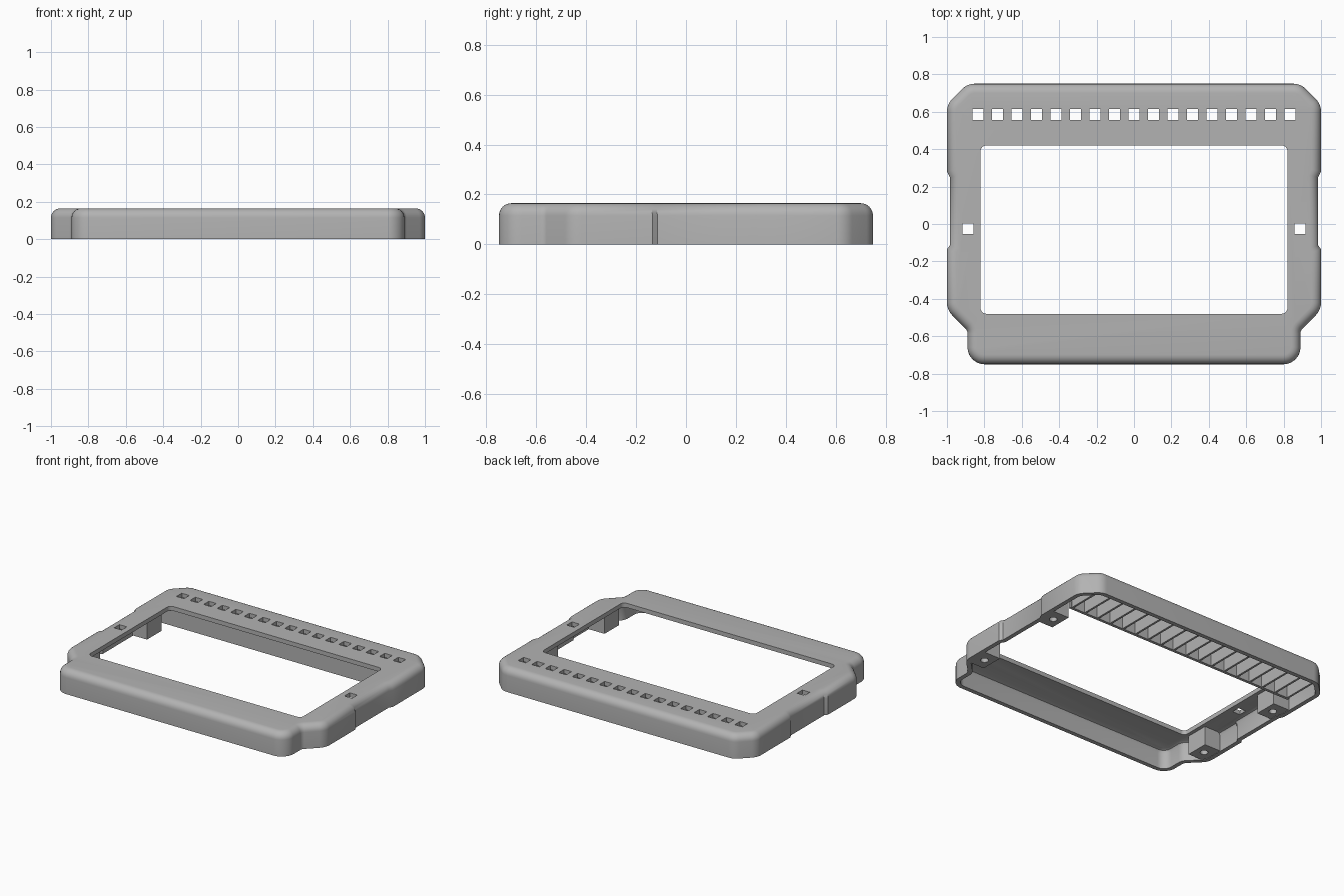
import bpy, bmesh, math
from mathutils import Vector

cube = bpy.data.objects.get("Cube")
if cube:
    bpy.data.objects.remove(cube)

HEIGHT, WALL, FILLET = 0.165, 0.03, 0.05
PITCH, SLOT_Y = 0.1043, 0.585

grey = bpy.data.materials.new("plain_grey")
grey.use_nodes = True
grey.diffuse_color = (0.45, 0.45, 0.45, 1)
grey.node_tree.nodes["Principled BSDF"].inputs["Base Color"].default_value = grey.diffuse_color


def make_object(name, bm):
    bmesh.ops.recalc_face_normals(bm, faces=bm.faces)
    mesh = bpy.data.meshes.new(name)
    bm.to_mesh(mesh)
    bm.free()
    mesh.materials.append(grey)
    obj = bpy.data.objects.new(name, mesh)
    bpy.context.collection.objects.link(obj)
    return obj


def rounded(corners, steps=6):
    """Polygon of (x, y, radius) corners with rounded tips."""
    pts = []
    for i, (x, y, r) in enumerate(corners):
        p = Vector((x, y))
        if r == 0:
            pts.append(p)
            continue
        a = (Vector(corners[i - 1][:2]) - p).normalized()
        b = (Vector(corners[(i + 1) % len(corners)][:2]) - p).normalized()
        half = a.angle(b) / 2
        centre = p + (a + b).normalized() * r / math.sin(half)
        start = p + a * r / math.tan(half) - centre
        end = p + b * r / math.tan(half) - centre
        for k in range(steps + 1):
            t = k / steps
            pts.append(centre + (start * (1 - t) + end * t).normalized() * r)
    return pts


def inset(pts, d):
    """Move a counter-clockwise outline inward by d with mitred corners."""
    out = []
    for i, p in enumerate(pts):
        e1 = (p - pts[i - 1]).normalized()
        e2 = (pts[(i + 1) % len(pts)] - p).normalized()
        n1, n2 = Vector((-e1.y, e1.x)), Vector((-e2.y, e2.x))
        out.append(p + (n1 + n2) * d / (1 + n1.dot(n2)))
    return out


def loft(name, outline, profile, closed=False):
    """Stack inset copies of an outline; the profile lists (inset, z)."""
    bm = bmesh.new()
    rings = [[bm.verts.new((p.x, p.y, z)) for p in inset(outline, d)] for d, z in profile]
    n = len(outline)
    for a, b in zip(rings, rings[1:]):
        for i in range(n):
            j = (i + 1) % n
            bm.faces.new((a[i], a[j], b[j], b[i]))
    bm.faces.new(rings[-1])
    bm.faces.new(rings[0])
    return make_object(name, bm)


def add_box(bm, x0, x1, y0, y1, z0, z1):
    res = bmesh.ops.create_cube(bm, size=1)
    for v in res["verts"]:
        v.co = ((x0 + x1) / 2 + v.co.x * (x1 - x0),
                (y0 + y1) / 2 + v.co.y * (y1 - y0),
                (z0 + z1) / 2 + v.co.z * (z1 - z0))


def cut(obj, cutter):
    mod = obj.modifiers.new("cut", "BOOLEAN")
    mod.operation, mod.solver, mod.object = "DIFFERENCE", "EXACT", cutter
    bpy.context.view_layer.objects.active = obj
    bpy.ops.object.modifier_apply(modifier=mod.name)
    bpy.data.objects.remove(cutter)


# Outer outline: right half, mirrored to the left
half = [(0.89, -0.75, 0.09), (0.89, -0.57, 0.04), (1, -0.46, 0.1),
        (1, -0.135, 0), (0.985, -0.115, 0), (0.985, 0.25, 0), (1, 0.28, 0),
        (1, 0.64, 0.09), (0.89, 0.75, 0.09)]
outline = rounded(half + [(-x, y, r) for x, y, r in reversed(half)])

# Hollow frame: rounded outside, up over the lid, then down the inside
arc = [k * math.pi / 12 for k in range(7)]
profile = [(WALL, 0), (0, 0)]
profile += [(FILLET * (1 - math.cos(a)), HEIGHT - FILLET * (1 - math.sin(a))) for a in arc]
frame = loft("frame", outline, profile)
hollow = loft("hollow_cutter", outline, [(WALL, -0.05), (WALL, 0.11), (0.038, 0.128), (0.055, 0.135)])
cut(frame, hollow)

# Screen opening
window = rounded([(-0.82, -0.48, 0.03), (0.82, -0.48, 0.03), (0.82, 0.42, 0.03), (-0.82, 0.42, 0.03)])
cut(frame, loft("window_cutter", window, [(0, 0.05), (0, 0.3)]))

# Row of square slots and one on each side
bm = bmesh.new()
places = [((i - 8) * PITCH, SLOT_Y) for i in range(17)] + [(-0.888, -0.025), (0.888, -0.025)]
for x, y in places:
    add_box(bm, x - 0.029, x + 0.029, y - 0.029, y + 0.029, 0.05, 0.3)
cut(frame, make_object("slot_cutter", bm))

# Dividers between the slots and the wall that closes them
bm = bmesh.new()
add_box(bm, -0.9, 0.9, 0.435, 0.455, 0.02, 0.14)
for i in range(18):
    x = (i - 8.5) * PITCH
    back = 0.705 if i in (0, 17) else 0.73
    add_box(bm, x - 0.007, x + 0.007, 0.45, back, 0.02, 0.14)
make_object("slot_dividers", bm)

# Screw bosses inside both side walls
for side, sign in (("left", 1), ("right", -1)):
    for end, y in (("front", -0.39), ("back", 0.285)):
        bm = bmesh.new()
        xs = sorted((sign * 0.845, sign * 0.972))
        add_box(bm, xs[0], xs[1], y - 0.08, y + 0.08, 0.003, 0.14)
        boss = make_object(f"{side}_{end}_boss", bm)
        hole = rounded([(sign * 0.905 + a * 0.025, y + b * 0.025, 0.0249)
                        for a, b in ((-1, -1), (1, -1), (1, 1), (-1, 1))])
        cut(boss, loft("hole_cutter", hole, [(0, -0.05), (0, 0.1)]))

# Smooth the rounded frame, keep its edges sharp
bpy.ops.object.select_all(action="DESELECT")
frame.select_set(True)
bpy.context.view_layer.objects.active = frame
bpy.ops.object.shade_smooth_by_angle(angle=math.radians(32))
